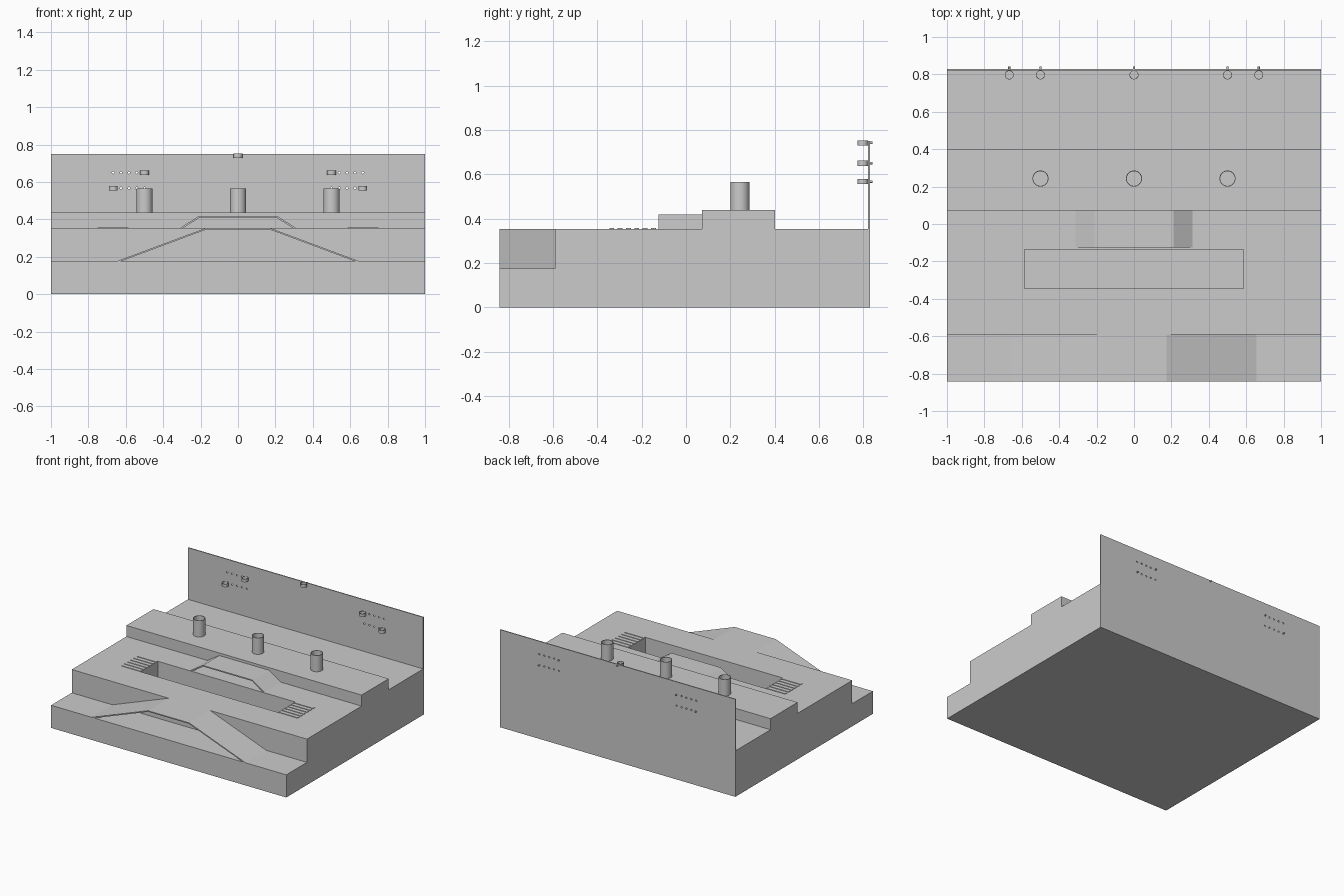
import bpy, bmesh, math
from mathutils import Matrix

if "Cube" in bpy.data.objects:
    bpy.data.objects.remove(bpy.data.objects["Cube"])


def finish(name, bm):
    bmesh.ops.recalc_face_normals(bm, faces=bm.faces[:])
    me = bpy.data.meshes.new(name)
    bm.to_mesh(me)
    bm.free()
    ob = bpy.data.objects.new(name, me)
    bpy.context.collection.objects.link(ob)
    return ob


def add_box(bm, x0, x1, y0, y1, z0, z1):
    m = (Matrix.Translation(((x0 + x1) / 2, (y0 + y1) / 2, (z0 + z1) / 2))
         @ Matrix.Diagonal((x1 - x0, y1 - y0, z1 - z0, 1)))
    bmesh.ops.create_cube(bm, size=1, matrix=m)


def extrude(name, pts, vec):
    bm = bmesh.new()
    f = bm.faces.new([bm.verts.new(p) for p in pts])
    r = bmesh.ops.extrude_face_region(bm, geom=[f])
    bmesh.ops.translate(bm, vec=vec,
                        verts=[v for v in r["geom"] if isinstance(v, bmesh.types.BMVert)])
    return finish(name, bm)


def add_rod(bm, x, y, z, r, length, n=16):
    m = Matrix.Translation((x, y, z)) @ Matrix.Rotation(math.pi / 2, 4, 'X')
    bmesh.ops.create_cone(bm, cap_ends=True, segments=n, radius1=r, radius2=r,
                          depth=length, matrix=m)


def smooth(ob):
    bpy.ops.object.select_all(action='DESELECT')
    ob.select_set(True)
    bpy.context.view_layer.objects.active = ob
    bpy.ops.object.shade_smooth_by_angle(angle=math.radians(35))


def tube(name, x, y, z0, z1, r, wall, n=48):
    # open ring with a rectangular section swept round z
    bm = bmesh.new()
    rings = []
    for i in range(n):
        a = 2 * math.pi * i / n
        rings.append([bm.verts.new((x + q * math.cos(a), y + q * math.sin(a), z))
                      for q, z in ((r, z0), (r, z1), (r - wall, z1), (r - wall, z0))])
    for i in range(n):
        a, b = rings[i], rings[(i + 1) % n]
        for j in range(4):
            k = (j + 1) % 4
            bm.faces.new((a[j], b[j], b[k], a[k]))
    ob = finish(name, bm)
    smooth(ob)
    return ob


def cut(ob, cutter):
    cutter.hide_render = True
    mod = ob.modifiers.new("cut", 'BOOLEAN')
    mod.operation = 'DIFFERENCE'
    mod.solver = 'EXACT'
    mod.object = cutter
    bpy.context.view_layer.objects.active = ob
    bpy.ops.object.modifier_apply(modifier=mod.name)
    bpy.data.objects.remove(cutter)


FRONT, WALL0, WALL1 = -0.842, 0.821, 0.829
DECK, STEP = 0.353, 0.174

# Stepped base
profile = [(FRONT, 0), (WALL0, 0), (WALL0, DECK), (0.402, DECK), (0.402, 0.438),
           (0.073, 0.438), (0.073, DECK), (-0.591, DECK), (-0.591, STEP), (FRONT, STEP)]
base = extrude("stepped_base", [(-1, y, z) for y, z in profile], (2, 0, 0))

# Sunken trough in the deck
bm = bmesh.new()
add_box(bm, -0.585, 0.585, -0.346, -0.136, STEP, 0.6)
cut(base, finish("trough_cutter", bm))


def bent_sheet(name, x_out, x_in, z0, z1, y0, y1, t, inset):
    # thin sheet folded into an open trapezoid
    pts = [(-x_out, z0), (-x_in, z1), (x_in, z1), (x_out, z0),
           (x_out - inset, z0), (x_in - t * 0.3, z1 - t), (-x_in + t * 0.3, z1 - t),
           (-x_out + inset, z0)]
    return extrude(name, [(x, y0, z) for x, z in pts], (0, y1 - y0, 0))


# Front ramp and small bridge
bent_sheet("front_ramp", 0.655, 0.175, STEP, DECK, FRONT, -0.591, 0.008, 0.024)
bent_sheet("small_bridge", 0.312, 0.21, DECK, 0.418, -0.125, 0.073, 0.009, 0.018)

# Low grilles at both ends of the trough
for side, s in (("left", -1), ("right", 1)):
    bm = bmesh.new()
    n, w = 6, 0.022
    pitch = (0.21 - w) / (n - 1)
    for i in range(n):
        y = -0.346 + i * pitch
        a, b = sorted((s * 0.585, s * 0.75))
        add_box(bm, a, b, y, y + w, DECK - 0.002, DECK + 0.004)
    finish(side + "_grille", bm)

# Three open cups on the raised shelf
for i, x in enumerate((-0.5, 0, 0.5)):
    tube(f"cup_{i + 1}", x, 0.243, 0.438, 0.564, 0.043, 0.004)

# Back wall with rows of peg holes
bm = bmesh.new()
add_box(bm, -1, 1, WALL0, WALL1, 0, 0.75)
wall = finish("back_wall", bm)
bm = bmesh.new()
for s in (-1, 1):
    for z in (0.65, 0.567):
        for i in range(5):
            add_rod(bm, s * (0.5 + i * 0.0417), 0.825, z, 0.006, 0.05)
cut(wall, finish("hole_cutter", bm))

# Hoops with pegs through the wall
for i, (x, z) in enumerate(((0, 0.741), (-0.5, 0.65), (0.5, 0.65),
                            (-0.667, 0.567), (0.667, 0.567))):
    tube(f"hoop_{i + 1}", x, 0.797, z - 0.012, z + 0.012, 0.024, 0.003, 32)
    bm = bmesh.new()
    add_rod(bm, x, 0.831, z, 0.0055, 0.022)
    smooth(finish(f"hoop_peg_{i + 1}", bm))
